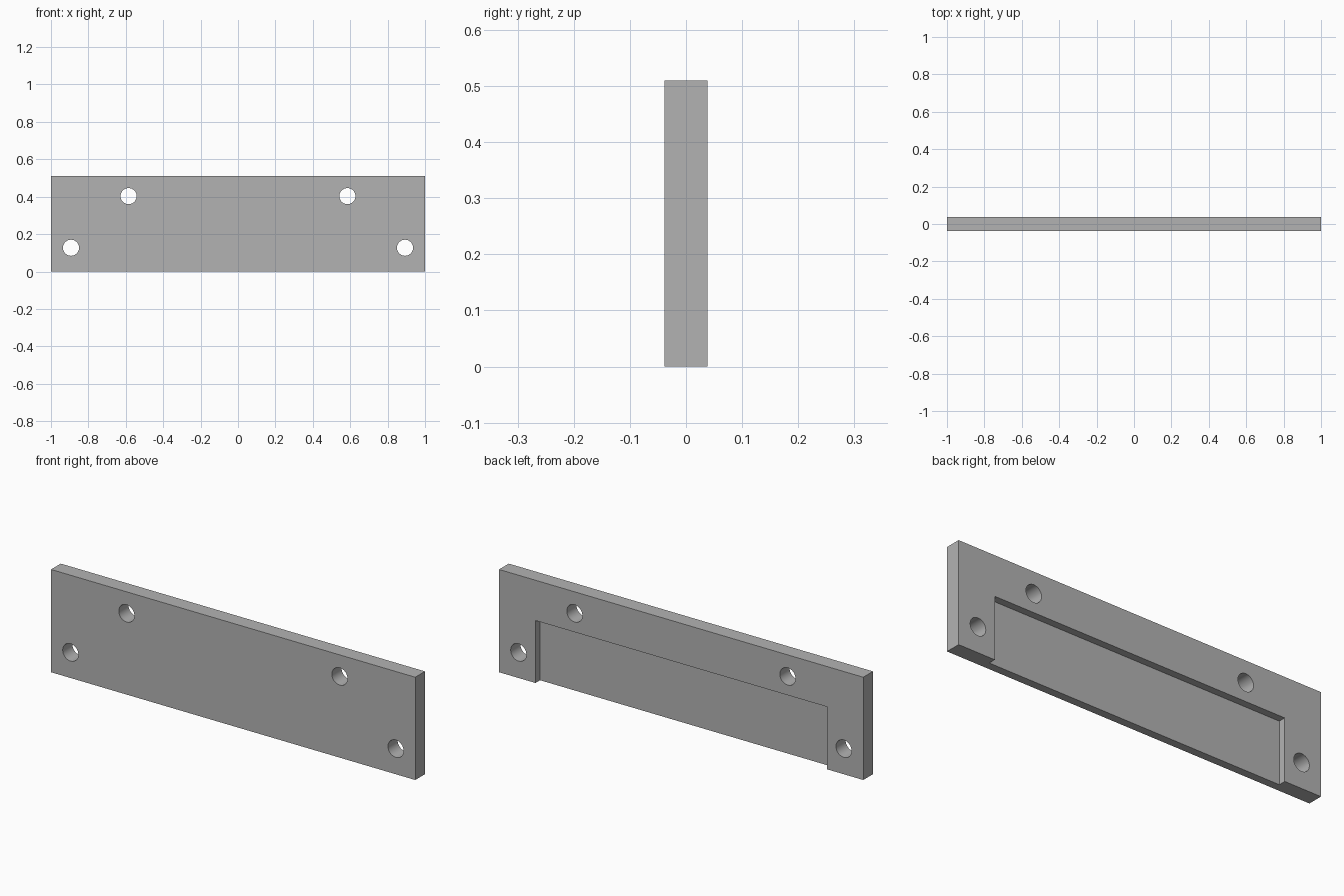
import bpy, bmesh, math
from mathutils import Matrix, Vector

default = bpy.data.objects.get("Cube")
if default:
    bpy.data.objects.remove(default, do_unlink=True)

WIDTH, THICK, HEIGHT = 2.0, 0.076, 0.51
RECESS_HALF, RECESS_TOP, RECESS_DEPTH = 0.80, 0.31, 0.036
HOLE_RADIUS = 0.043
HOLES = [(0.585, 0.403), (0.893, 0.127)]

grey = bpy.data.materials.new("plain grey")
grey.use_nodes = True
grey.diffuse_color = (0.45, 0.45, 0.45, 1)
grey.node_tree.nodes["Principled BSDF"].inputs["Base Color"].default_value = grey.diffuse_color


def add_box(bm, low, high):
    low, high = Vector(low), Vector(high)
    size = high - low
    matrix = Matrix.Translation((low + high) / 2) @ Matrix.Diagonal((*size, 1))
    bmesh.ops.create_cube(bm, size=1, matrix=matrix)


def make_object(name, bm):
    bmesh.ops.recalc_face_normals(bm, faces=bm.faces)
    mesh = bpy.data.meshes.new(name)
    bm.to_mesh(mesh)
    bm.free()
    mesh.materials.append(grey)
    obj = bpy.data.objects.new(name, mesh)
    bpy.context.scene.collection.objects.link(obj)
    return obj


# Flat rectangular plate
bm = bmesh.new()
add_box(bm, (-WIDTH / 2, -THICK / 2, 0), (WIDTH / 2, THICK / 2, HEIGHT))
plate = make_object("mounting_plate", bm)

# Cutter: back recess open at the bottom, plus mirrored through holes
bm = bmesh.new()
add_box(bm, (-RECESS_HALF, THICK / 2 - RECESS_DEPTH, -0.1), (RECESS_HALF, THICK, RECESS_TOP))
for x, z in HOLES:
    for side in (-1, 1):
        matrix = Matrix.Translation((side * x, 0, z)) @ Matrix.Rotation(math.pi / 2, 4, "X")
        bmesh.ops.create_cone(bm, cap_ends=True, segments=48, radius1=HOLE_RADIUS,
                              radius2=HOLE_RADIUS, depth=THICK * 3, matrix=matrix)
cutter = make_object("recess_and_hole_cutter", bm)
cutter.hide_render = True

# Cut the plate, then discard the cutter
cut = plate.modifiers.new("cut", "BOOLEAN")
cut.operation = "DIFFERENCE"
cut.solver = "EXACT"
cut.object = cutter
for obj in bpy.context.selected_objects:
    obj.select_set(False)
bpy.context.view_layer.objects.active = plate
plate.select_set(True)
bpy.ops.object.modifier_apply(modifier=cut.name)
bpy.data.objects.remove(cutter, do_unlink=True)

# Smooth hole walls, crisp plate edges
bpy.ops.object.shade_smooth_by_angle(angle=math.radians(30))
